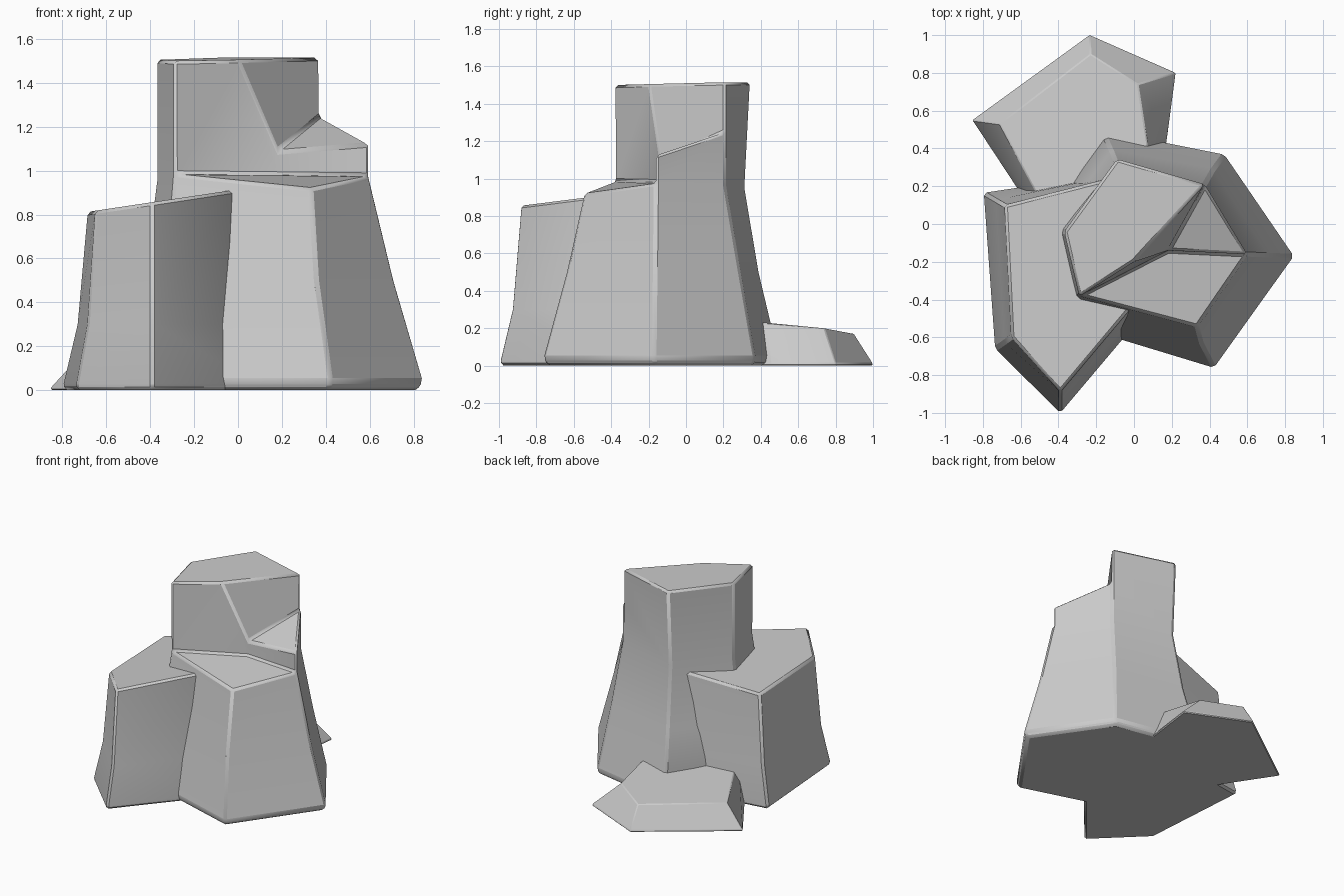
import bpy, math

if "Cube" in bpy.data.objects:
    bpy.data.objects.remove(bpy.data.objects["Cube"])


def make_object(name, verts, faces, bevel=0.015):
    mesh = bpy.data.meshes.new(name)
    mesh.from_pydata(verts, [], faces)
    mesh.update()
    ob = bpy.data.objects.new(name, mesh)
    bpy.context.collection.objects.link(ob)
    mod = ob.modifiers.new("worn_edges", 'BEVEL')
    mod.width = bevel
    mod.segments = 1
    mod.limit_method = 'ANGLE'
    mod.angle_limit = math.radians(30)
    bpy.ops.object.select_all(action='DESELECT')
    ob.select_set(True)
    bpy.context.view_layer.objects.active = ob
    bpy.ops.object.shade_smooth_by_angle(angle=math.radians(30))
    return ob


def loft(rings):
    """Bottom cap plus side quads through rings of equal size."""
    n = len(rings[0])
    verts = [v for r in rings for v in r]
    faces = [list(range(n))[::-1]]
    for k in range(len(rings) - 1):
        for i in range(n):
            j = (i + 1) % n
            faces.append([k*n + i, k*n + j, (k+1)*n + j, (k+1)*n + i])
    return verts, faces


def flat(points, z):
    return [(x, y, z) for x, y in points]


def blend(p, q, t):
    return [(a + (c - a)*t, b + (d - b)*t) for (a, b), (c, d) in zip(p, q)]


# Main rock: flared six-sided base, corners A..F counter-clockwise from front left
base = [(-.38, -.52), (.425, -.765), (.85, -.17), (.48, .37), (-.17, .50), (-.50, -.02)]
middle = [(-.33, -.44), (.36, -.64), (.715, -.165), (.42, .29), (-.12, .39), (-.43, -.03)]
shoulder = [(-.29, -.38, .985), (.335, -.545, .92), (.60, -.16, .975),
            (.375, .21, .97), (-.09, .315, .95), (-.37, -.04, .96)]
verts, faces = loft([flat([(x*.97, y*.97) for x, y in base], 0),
                     flat(base, .04), flat(middle, .5), shoulder])
A, B, C, D, E, F = range(18, 24)
# Broken top: tall column, wedge ledge and low front shoulder
verts += [(.60, -.16, 1.125), (.375, .21, 1.25), (.375, .21, 1.515), (-.09, .345, 1.515),
          (-.37, -.04, 1.505), (-.29, -.385, 1.50), (.18, -.14, .98),
          (.18, -.14, 1.09), (0, -.20, 1.505)]
C1, D1, DT, ET, FT, AT, G0, G1, HT = range(24, 33)
faces += [[F, A, AT, FT], [E, F, FT, ET], [D, E, ET, DT, D1], [C, D, D1, C1],
          [G0, C, C1, G1], [G1, C1, D1], [A, B, C, G0],
          [A, G0, HT, AT], [G0, G1, HT], [G1, D1, DT, HT], [AT, HT, DT, ET, FT]]
make_object("main_rock", verts, faces)


# Side rocks: lofted outline with a sloping flat top
def side_rock(name, low, high, levels, slope):
    a, b, c = slope
    rings = [flat(blend(low, high, t), z) for z, t in levels]
    rings.append([(x, y, a + b*x + c*y) for x, y in high])
    v, f = loft(rings)
    n = len(low)
    f.append(list(range(len(v) - n, len(v))))
    make_object(name, v, f)


side_rock("left_rock",
          [(-.795, .165), (-.735, -.66), (-.39, -1.0), (.10, -.42), (.15, -.10), (-.10, .27)],
          [(-.685, .10), (-.65, -.60), (-.39, -.89), (-.02, -.45), (.08, -.10), (-.10, .25)],
          [(0, .02), (.03, 0), (.30, .58)], (.915, .15, 0))

side_rock("low_slab",
          [(-.855, .55), (-.46, -.05), (.12, .10), (.175, .46), (.22, .80), (-.235, 1.0)],
          [(-.71, .53), (-.42, -.02), (.05, .10), (.07, .43), (.02, .74), (-.23, .90)],
          [(0, 0), (.012, 0)], (.262, .066, -.086))
